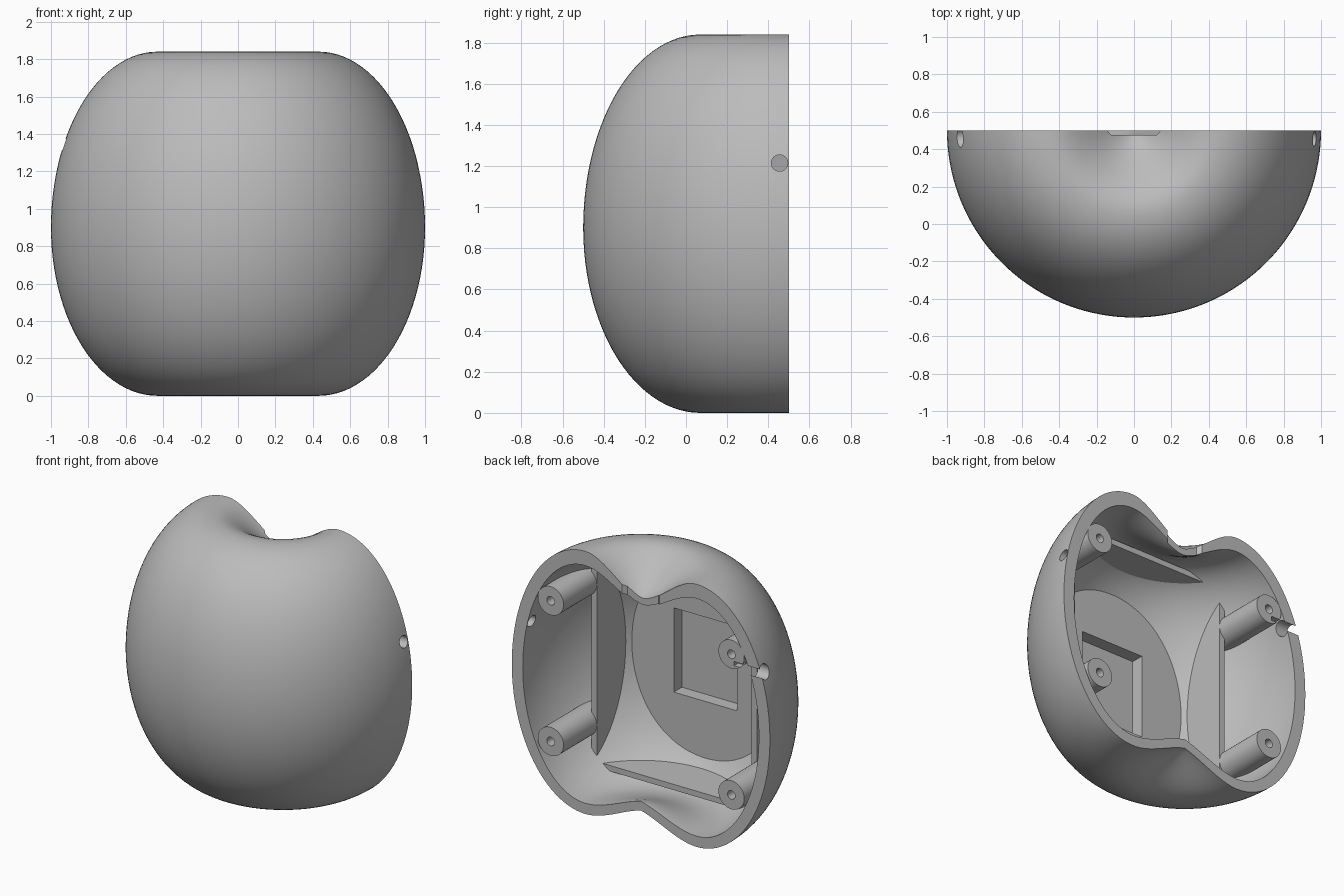
import bpy, bmesh, math
from mathutils import Matrix, Vector

if "Cube" in bpy.data.objects:
    bpy.data.objects.remove(bpy.data.objects["Cube"], do_unlink=True)

AXIS_Y = 0.5      # the shell is half of a body turned about this line
LOBE = 0.43       # radius of the highest and lowest rings

grey = bpy.data.materials.new("plain grey")
grey.use_nodes = True
grey.diffuse_color = (0.5, 0.5, 0.5, 1)
grey.node_tree.nodes["Principled BSDF"].inputs["Base Color"].default_value = (0.5, 0.5, 0.5, 1)


def finish(name, bm):
    bmesh.ops.recalc_face_normals(bm, faces=bm.faces)
    mesh = bpy.data.meshes.new(name)
    bm.to_mesh(mesh)
    bm.free()
    mesh.materials.append(grey)
    ob = bpy.data.objects.new(name, mesh)
    bpy.context.collection.objects.link(ob)
    return ob


def box(name, x, y, z):
    bm = bmesh.new()
    bmesh.ops.create_cube(bm, size=1)
    for v in bm.verts:
        v.co = [(a + b) / 2 + c * (b - a) for (a, b), c in zip((x, y, z), v.co)]
    return finish(name, bm)


def cylinder(name, start, end, radius, sides=40):
    start, end = Vector(start), Vector(end)
    turn = (end - start).to_track_quat('Z', 'Y').to_matrix().to_4x4()
    bm = bmesh.new()
    bmesh.ops.create_cone(bm, cap_ends=True, segments=sides, radius1=radius, radius2=radius,
                          depth=(end - start).length,
                          matrix=Matrix.Translation((start + end) / 2) @ turn)
    return finish(name, bm)


def cut(ob, tools, operation='DIFFERENCE'):
    for tool in tools:
        tool.hide_render = True
        mod = ob.modifiers.new("cut", 'BOOLEAN')
        mod.operation, mod.object, mod.solver = operation, tool, 'EXACT'
    bpy.context.view_layer.update()
    baked = bpy.data.meshes.new_from_object(ob.evaluated_get(bpy.context.evaluated_depsgraph_get()))
    ob.modifiers.clear()
    ob.data = baked


def dimple(t, k):
    return (1 - t) ** 2 * (1 + k * t)


def profile(radius, low, high, low_dip, high_dip, n=26):
    """Points from the lower centre, round the side, to the upper centre."""
    mid, steps = 0.9, [i / 12 for i in range(12)]
    pts = [(LOBE * t, low + low_dip * dimple(t, 1.2)) for t in steps]
    for i in range(2 * n + 1):
        a = math.pi * (i / (2 * n) - 0.5)
        half = high - mid if a > 0 else mid - low
        pts.append((LOBE + (radius - LOBE) * math.cos(a), mid + half * math.sin(a)))
    pts += [(LOBE * t, high - high_dip * dimple(t, 1.6)) for t in reversed(steps)]
    return pts


def turned(name, pts, angle, steps, closed):
    bm = bmesh.new()
    vs = [bm.verts.new((r, AXIS_Y, z)) for r, z in pts]
    edges = [bm.edges.new(p) for p in zip(vs, vs[1:])]
    if closed:
        edges.append(bm.edges.new((vs[-1], vs[0])))
    out = bmesh.ops.spin(bm, geom=vs + edges, cent=(0, AXIS_Y, 0), axis=(0, 0, 1),
                         angle=angle, steps=steps)
    if closed:
        # flat rim on both sides of the axis
        bm.faces.new(vs)
        last = [g for g in out["geom_last"] if isinstance(g, bmesh.types.BMEdge)]
        bmesh.ops.contextual_create(bm, geom=last)
    bmesh.ops.dissolve_degenerate(bm, dist=1e-6, edges=bm.edges)
    bmesh.ops.remove_doubles(bm, verts=bm.verts, dist=1e-5)
    return finish(name, bm)


# Hollow half shell
outer = profile(1.0, 0.0, 1.84, 0.14, 0.23)
inner = profile(0.915, 0.075, 1.74, 0.13, 0.175)
shell = turned("shell", outer + inner[::-1], -math.pi, 72, True)

# Helper body ending inside the wall, used to trim the inner parts
trim = turned("trim_body", profile(0.955, 0.04, 1.79, 0.13, 0.205), 2 * math.pi, 96, False)

# Cable openings and the stem notch
round_hole = cylinder("round_hole", (0.8, 0.455, 1.215), (1.1, 0.455, 1.215), 0.04)
open_hole = cylinder("open_hole", (-1.1, 0.46, 1.345), (-0.8, 0.46, 1.345), 0.05)
wire_slot = box("wire_slot", (-0.83, -0.72), (0.45, 0.55), (1.345, 1.375))
notch = box("stem_notch", (-0.12, 0.12), (0.475, 0.6), (1.4, 1.95))
for v in notch.data.vertices:
    if v.co.y > 0.55:
        v.co.x *= 2
cut(shell, [round_hole, open_hole, notch])

# Solid front pad with a square pocket
pad = box("front_pad", (-0.9, 0.9), (-0.6, -0.215), (-0.1, 2))
pocket = box("pocket", (-0.245, 0.245), (-0.305, 0), (0.63, 1.22))
cut(pad, [trim], 'INTERSECT')
cut(pad, [pocket])

# Thin frame around the pad
parts = [shell, pad]
plates = {
    "left_plate": ((0.6, 0.64), (0.14, 1.9)),
    "right_plate": ((-0.64, -0.6), (0.14, 1.9)),
    "lower_shelf": ((-0.62, 0.62), (0.14, 0.18)),
    "upper_shelf": ((-0.62, 0.62), (1.69, 1.73)),
}
for name, (x, z) in plates.items():
    plate = box(name, x, (-0.6, 0.13), z)
    cut(plate, [trim], 'INTERSECT')
    parts.append(plate)

# Four screw posts
helpers = [trim, round_hole, open_hole, wire_slot, notch, pocket]
for side, x in (("left", 0.7), ("right", -0.7)):
    for level, z in (("lower", 0.435), ("upper", 1.42)):
        post = cylinder(f"{level}_{side}_post", (x, -0.3, z), (x, 0.498, z), 0.1)
        bore = cylinder("post_bore", (x, 0.2, z), (x, 0.6, z), 0.03, 24)
        cut(post, [trim], 'INTERSECT')
        cut(post, [bore])
        if x < 0 and level == "upper":
            cut(post, [open_hole, wire_slot])
        parts.append(post)
        helpers.append(bore)

for ob in helpers:
    bpy.data.objects.remove(ob, do_unlink=True)

# Smooth curved faces, crisp edges
bpy.ops.object.select_all(action='DESELECT')
for ob in parts:
    ob.select_set(True)
bpy.context.view_layer.objects.active = shell
bpy.ops.object.shade_smooth_by_angle(angle=math.radians(30))
